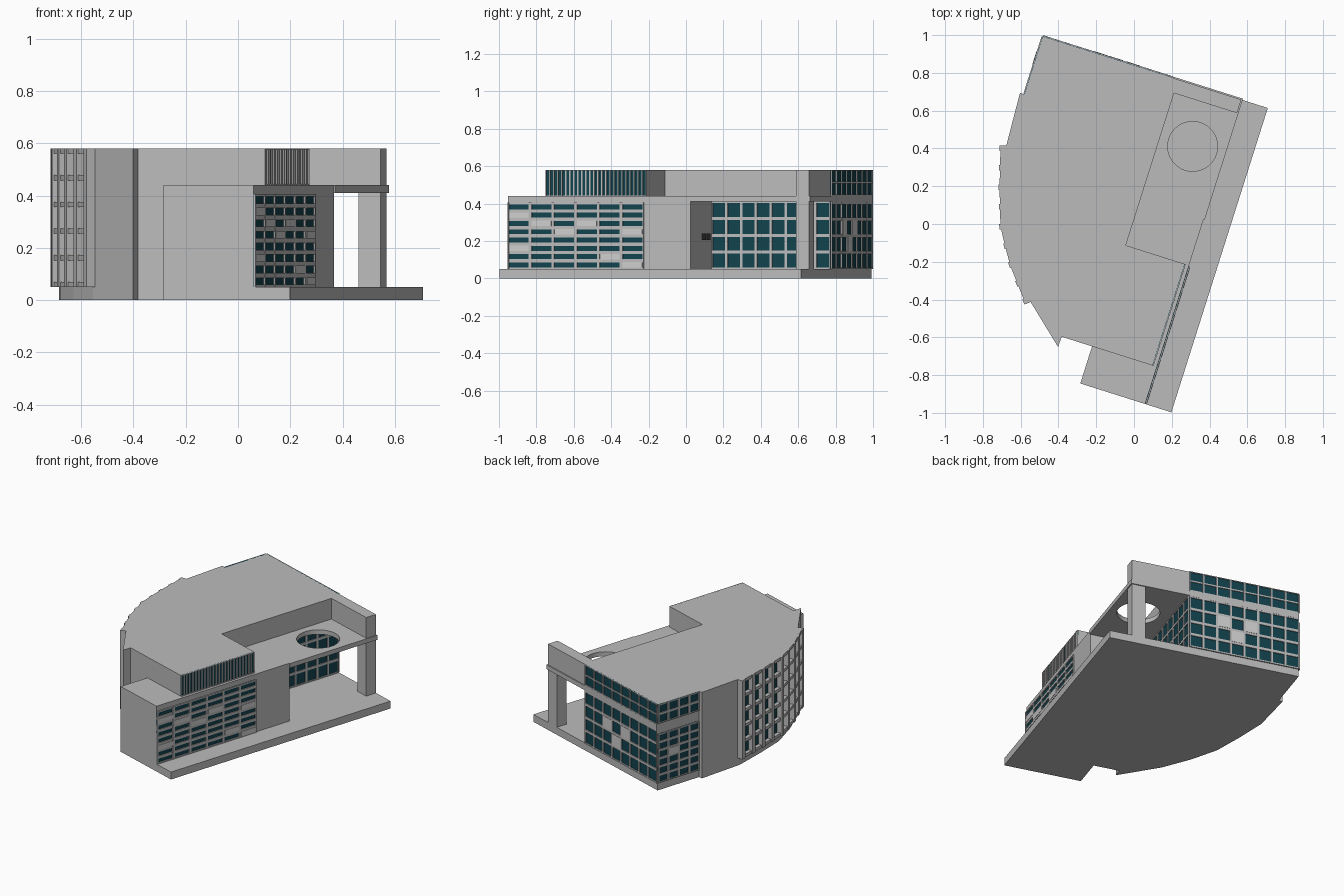
import bpy, bmesh, math
from mathutils import Vector

if "Cube" in bpy.data.objects:
    bpy.data.objects.remove(bpy.data.objects["Cube"])

def material(name, rgb):
    m = bpy.data.materials.new(name)
    m.diffuse_color = (*rgb, 1)
    m.use_nodes = True
    m.node_tree.nodes["Principled BSDF"].inputs["Base Color"].default_value = m.diffuse_color
    return m

WALL = material("wall grey", (0.50, 0.50, 0.50))
GLASS = material("dark teal glass", (0.006, 0.055, 0.075))
PANEL = material("pale panel", (0.62, 0.62, 0.62))
DARK = material("dark plate", (0.06, 0.06, 0.06))

# Site axes: s runs along the long straight side, t runs inward from it
ANG = math.radians(72.42)
U = Vector((math.cos(ANG), math.sin(ANG)))
V = Vector((-U.y, U.x))
ORIGIN = Vector((0.198, -0.997))
L = 1.69

def P(s, t):
    return ORIGIN + U * s + V * t

def finish(name, bm, mat):
    bmesh.ops.recalc_face_normals(bm, faces=bm.faces)
    me = bpy.data.meshes.new(name)
    bm.to_mesh(me)
    bm.free()
    me.materials.append(mat)
    ob = bpy.data.objects.new(name, me)
    bpy.context.collection.objects.link(ob)
    return ob

def add_prism(bm, pts, z0, z1):
    lo = [bm.verts.new((p.x, p.y, z0)) for p in pts]
    hi = [bm.verts.new((p.x, p.y, z1)) for p in pts]
    bm.faces.new(lo[::-1])
    bm.faces.new(hi)
    n = len(pts)
    for i in range(n):
        j = (i + 1) % n
        bm.faces.new((lo[i], lo[j], hi[j], hi[i]))

def prism(name, pts, z0, z1, mat=WALL):
    bm = bmesh.new()
    add_prism(bm, pts, z0, z1)
    return finish(name, bm, mat)

def add_plate(bm, a, b, z0, z1, out, back=0.005):
    """Upright plate on the segment a-b, standing out to its right side."""
    d = (b - a).normalized()
    n = Vector((d.y, -d.x))
    add_prism(bm, [a - n * back, a + n * out, b + n * out, b - n * back], z0, z1)

def facade(name, a, b, z0, z1, cols, rows, vbar, hbar, panels=()):
    """Glass sheet with a grid of bars; panels are (row from top, column)."""
    at = lambda x: a.lerp(b, x)
    w = (b - a).length
    bm = bmesh.new()
    add_plate(bm, a, b, z0, z1, 0.002)
    finish(name + "_glass", bm, GLASS)
    bm = bmesh.new()
    for i in range(cols + 1):
        c, h = i / cols, vbar / 2 / w
        add_plate(bm, at(max(0, c - h)), at(min(1, c + h)), z0, z1, 0.008)
    for j in range(rows + 1):
        c = z0 + (z1 - z0) * j / rows
        add_plate(bm, a, b, max(z0, c - hbar / 2), min(z1, c + hbar / 2), 0.0075)
    finish(name + "_bars", bm, WALL)
    if panels:
        bm = bmesh.new()
        ph = (z1 - z0) / rows
        for r, c in panels:
            top = z1 - (r - 1) * ph
            add_plate(bm, at((c - 0.93) / cols), at((c - 0.07) / cols),
                      top - ph + hbar * 0.4, top - hbar * 0.4, 0.0095)
        finish(name + "_panels", bm, PANEL)

# Shared back outline, from the north corner round the curved west wall
curve = [Vector(p) for p in ((-0.68, 0.40), (-0.685, 0.19), (-0.68, -0.02),
                             (-0.63, -0.21), (-0.555, -0.40))]
west = ([P(L, 1.249), P(1.37, 1.249), P(1.37, 1.275)] + curve
        + [P(0.148, 0.676), P(0.206, 0.675)])

# Main masses
prism("base_slab", [P(0, 0), P(L, 0)] + west + [P(0.206, 0.506), P(0, 0.506)], 0, 0.05)
prism("lower_storeys", [P(0, 0.146), P(1.024, 0.146), P(1.024, 0.526), P(L, 0.526)]
      + west + [P(0.206, 0.506), P(0, 0.506)], 0.05, 0.44)
prism("upper_storey", [P(0.206, 0.172), P(0.77, 0.172), P(0.77, 0.497), P(1.615, 0.497),
                       P(1.615, 0.147), P(L, 0.147)] + west, 0.44, 0.58)
prism("corner_pillar", [P(1.615, 0.147), P(L, 0.147), P(L, 0.235), P(1.615, 0.235)], 0.05, 0.41)

# Porch roof with a round opening
roof = prism("porch_roof", [P(1.024, 0.14), P(L + 0.007, 0.14), P(L + 0.007, 0.526),
                            P(1.024, 0.526)], 0.41, 0.44)
c = P(1.376, 0.318)
bpy.ops.mesh.primitive_cylinder_add(vertices=40, radius=0.132, depth=0.3, location=(c.x, c.y, 0.425))
cutter = bpy.context.object
cutter.hide_render = True
mod = roof.modifiers.new("opening", 'BOOLEAN')
mod.operation = 'DIFFERENCE'
mod.solver = 'EXACT'
mod.object = cutter
bpy.context.view_layer.objects.active = roof
bpy.ops.object.modifier_apply(modifier="opening")
bpy.data.objects.remove(cutter)

# Window walls
facade("street_windows", P(0.0, 0.146), P(0.765, 0.146), 0.05, 0.405, 6, 8, 0.016, 0.018,
       [(2, 1), (3, 2), (3, 4), (4, 3), (4, 6), (6, 1), (7, 5), (8, 6)])
facade("porch_windows", P(1.024, 0.526), P(L, 0.526), 0.05, 0.41, 8, 4, 0.014, 0.016)
facade("north_lower_windows", P(L, 0.526), P(L, 1.249), 0.05, 0.405, 8, 4, 0.014, 0.018,
       [(2, 3), (2, 5), (3, 4)])
facade("north_upper_windows", P(L, 0.526), P(L, 1.249), 0.445, 0.58, 8, 2, 0.010, 0.010)
facade("west_lower_windows", P(L, 1.249), P(1.372, 1.249), 0.05, 0.38, 4, 6, 0.014, 0.014, [(3, 2)])
facade("west_upper_windows", P(L, 1.249), P(1.372, 1.249), 0.45, 0.58, 4, 2, 0.014, 0.014)
facade("upper_street_windows", P(0.206, 0.172), P(0.77, 0.172), 0.44, 0.58, 25, 1, 0.007, 0.008)

# Floor band between the north windows
bm = bmesh.new()
add_plate(bm, P(L, 0.526), P(L, 1.249), 0.405, 0.445, 0.008)
finish("north_floor_band", bm, WALL)

# Small plates on the porch end wall
bm = bmesh.new()
for t in (0.35, 0.43):
    add_plate(bm, P(1.024, t), P(1.024, t + 0.06), 0.205, 0.24, 0.004)
finish("porch_wall_plates", bm, DARK)

# Curved wall: glass, upright fins and sun shelves
def along(f):
    lens = [(q - p).length for p, q in zip(curve, curve[1:])]
    d = f * sum(lens)
    for p, q, l in zip(curve, curve[1:], lens):
        if d <= l + 1e-6:
            return p.lerp(q, d / l)
        d -= l
    return curve[-1]

BAYS, FLOORS = 8, 5
stops = [along(i / BAYS) for i in range(BAYS + 1)]
glass, fins, shelves = bmesh.new(), bmesh.new(), bmesh.new()
for p, q in zip(curve, curve[1:]):
    add_plate(glass, p, q, 0.05, 0.575, 0.003)
for i, p in enumerate(stops):
    d = (stops[min(i + 1, BAYS)] - stops[max(i - 1, 0)]).normalized()
    add_plate(fins, p - d * 0.015, p + d * 0.015, 0.05, 0.58, 0.033, 0.01)
for p, q in zip(stops, stops[1:]):
    for k in range(FLOORS + 1):
        z = 0.06 + k * 0.51 / FLOORS
        add_plate(shelves, p, q, z - 0.01, z + 0.01, 0.027, 0.01)
finish("curved_wall_glass", glass, GLASS)
finish("curved_wall_fins", fins, WALL)
finish("curved_wall_shelves", shelves, WALL)
